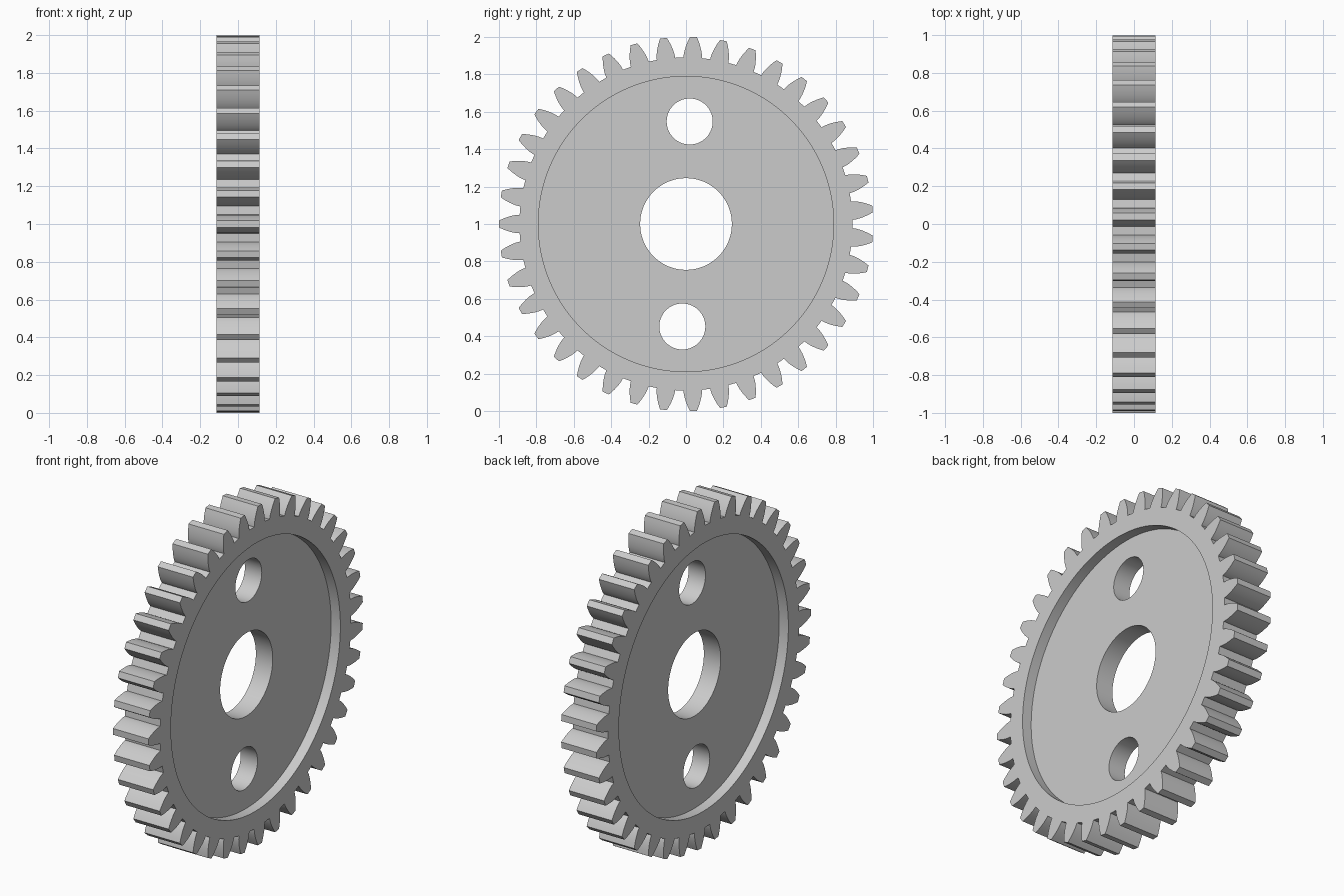
import bpy, bmesh
from math import pi, sin, cos, tan, acos, radians

TEETH = 39
HALF_WIDTH = 0.115       # rim, along the x axis
HALF_WEB = 0.055         # recessed disc
RECESS_R, BORE_R, HOLE_R, HOLE_DIST = 0.789, 0.245, 0.123, 0.548
TIP_R = 1.0
MODULE = 2 * TIP_R / (TEETH + 2)
ROOT_R = MODULE * (TEETH - 2.5) / 2
PRESSURE = radians(20)
BASE_R = MODULE * TEETH / 2 * cos(PRESSURE)

cube = bpy.data.objects.get("Cube")
if cube:
    bpy.data.objects.remove(cube, do_unlink=True)

grey = bpy.data.materials.new("plain grey")
grey.use_nodes = True
grey.diffuse_color = (0.6, 0.6, 0.6, 1)
grey.node_tree.nodes["Principled BSDF"].inputs["Base Color"].default_value = (0.6, 0.6, 0.6, 1)


def involute(angle):
    return tan(angle) - angle


def tooth_flank(steps=6):
    """Radius and half angle of one flank, from root to tip."""
    base_half = pi / (2 * TEETH) + involute(PRESSURE)
    points = [(ROOT_R, base_half)]
    for i in range(steps + 1):
        r = BASE_R + (TIP_R - BASE_R) * i / steps
        points.append((r, base_half - involute(acos(min(1, BASE_R / r)))))
    return points


# Toothed blank, extruded along x
flank = tooth_flank()
bm = bmesh.new()
outline = []
for k in range(TEETH):
    centre = pi + k * 2 * pi / TEETH
    polar = [(r, centre - a) for r, a in flank]
    polar += [(r, centre + a) for r, a in reversed(flank)]
    outline += [bm.verts.new((-HALF_WIDTH, r * cos(a), 1 + r * sin(a))) for r, a in polar]
face = bm.faces.new(outline)
extruded = bmesh.ops.extrude_face_region(bm, geom=[face], use_keep_orig=True)
top = [v for v in extruded["geom"] if isinstance(v, bmesh.types.BMVert)]
bmesh.ops.translate(bm, verts=top, vec=(2 * HALF_WIDTH, 0, 0))
bmesh.ops.recalc_face_normals(bm, faces=bm.faces)
mesh = bpy.data.meshes.new("gear_wheel")
bm.to_mesh(mesh)
bm.free()
mesh.materials.append(grey)
gear = bpy.data.objects.new("gear_wheel", mesh)
bpy.context.collection.objects.link(gear)

cutters = []


def cut_cylinder(name, radius, depth, location, sides):
    bpy.ops.mesh.primitive_cylinder_add(vertices=sides, radius=radius, depth=depth,
                                        location=location, rotation=(0, pi / 2, 0))
    cutter = bpy.context.object
    cutter.name = name
    cutter.hide_render = True
    cutter.data.materials.append(grey)
    mod = gear.modifiers.new(name, "BOOLEAN")
    mod.operation = "DIFFERENCE"
    mod.solver = "EXACT"
    mod.object = cutter
    cutters.append(cutter)


# Recess on both faces, centre bore and two opposite holes
for side, label in ((1, "left"), (-1, "right")):
    cut_cylinder(label + "_recess_cutter", RECESS_R, 0.2, (side * (HALF_WEB + 0.1), 0, 1), 128)
cut_cylinder("bore_cutter", BORE_R, 1, (0, 0, 1), 80)
hole_angle = pi / 2 - 0.036
for side, label in ((1, "upper"), (-1, "lower")):
    cut_cylinder(label + "_hole_cutter", HOLE_R, 1,
                 (0, side * HOLE_DIST * cos(hole_angle), 1 + side * HOLE_DIST * sin(hole_angle)), 56)

# Apply the cuts and drop the cutters
bpy.context.view_layer.update()
evaluated = gear.evaluated_get(bpy.context.evaluated_depsgraph_get())
finished = bpy.data.meshes.new_from_object(evaluated)
gear.modifiers.clear()
gear.data = finished
for cutter in cutters:
    bpy.data.objects.remove(cutter, do_unlink=True)

bpy.ops.object.select_all(action="DESELECT")
gear.select_set(True)
bpy.context.view_layer.objects.active = gear
bpy.ops.object.shade_smooth_by_angle(angle=radians(30))
